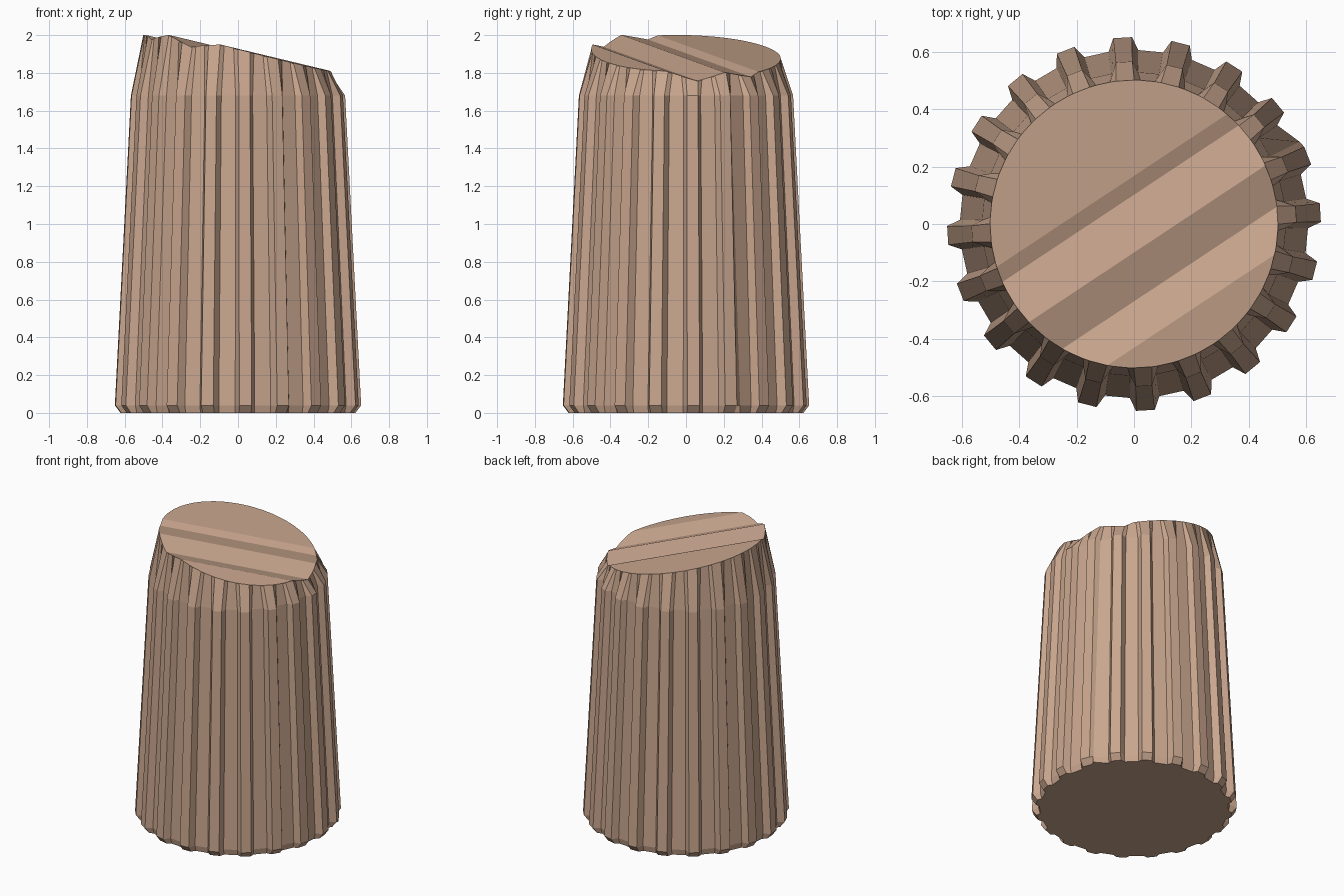
import bpy, bmesh
from math import cos, sin, radians, sqrt
from mathutils import Vector

if "Cube" in bpy.data.objects:
    bpy.data.objects.remove(bpy.data.objects["Cube"])

RIBS, OFFSET = 20, 3.5
L = sqrt(0.55**2 + 0.83**2)
D = Vector((0.83 / L, 0.55 / L, 0))      # direction of the break grooves
N = Vector((-0.55 / L, 0.83 / L, 0))     # across the grooves
SLOPE = -0.2
# broken top: (distance across, height)
BREAK = [(-0.9, 1.79), (-0.36, 1.88), (-0.225, 1.848), (-0.083, 1.902),
         (0.085, 1.878), (0.14, 1.902), (0.5, 1.94), (0.9, 1.98)]


def break_height(x, y):
    p = Vector((x, y, 0))
    u, v = p.dot(D), p.dot(N)
    for (a, ha), (b, hb) in zip(BREAK, BREAK[1:]):
        if v <= b:
            return ha + (hb - ha) * (v - a) / (b - a) + SLOPE * u


def mesh_object(name, bm):
    bmesh.ops.recalc_face_normals(bm, faces=bm.faces)
    me = bpy.data.meshes.new(name)
    bm.to_mesh(me)
    bm.free()
    ob = bpy.data.objects.new(name, me)
    bpy.context.collection.objects.link(ob)
    return ob


# fluted tapering shaft: (height, rib radius, valley radius)
LEVELS = [(0, 0.622, 0.598), (0.04, 0.652, 0.607), (1.68, 0.567, 0.53),
          (None, 0.502, 0.502), (2.2, 0.502, 0.502)]
bm = bmesh.new()
rings = []
for li, (z, r_rib, r_val) in enumerate(LEVELS):
    ring = []
    for k in range(RIBS):
        for j, (da, on_rib) in enumerate([(-4.9, 0), (-2.9, 1), (2.9, 1), (4.9, 0)]):
            r = r_rib if on_rib else r_val
            if k == 1 and j == 3 and li < 2:     # stray flare beside one rib
                r = 0.645
            if z is None or z > 2:               # near-even spacing on the rim
                da *= 1.25
            a = radians(OFFSET + k * 360 / RIBS + da)
            x, y = r * cos(a), r * sin(a)
            h = break_height(x, y) - 0.003 if z is None else z
            ring.append(bm.verts.new((x, y, h)))
    rings.append(ring)
for lo, hi in zip(rings, rings[1:]):
    n = len(lo)
    for i in range(n):
        j = (i + 1) % n
        bm.faces.new((lo[i], lo[j], hi[j], hi[i]))
bm.faces.new(rings[0][::-1])
bm.faces.new(rings[-1])
shaft = mesh_object("fluted_column_stump", bm)

# prism that removes everything above the jagged break
bm = bmesh.new()
ends = []
for u in (-1.2, 1.2):
    pts = [D * u + N * v + Vector((0, 0, h + SLOPE * u)) for v, h in BREAK]
    pts += [D * u + N * v + Vector((0, 0, 3)) for v in (0.9, -0.9)]
    ends.append([bm.verts.new(p) for p in pts])
a, b = ends
for i in range(len(a)):
    j = (i + 1) % len(a)
    bm.faces.new((a[i], a[j], b[j], b[i]))
bm.faces.new(a)
bm.faces.new(b)
cutter = mesh_object("break_cutter", bm)
cutter.hide_render = True

mod = shaft.modifiers.new("break", 'BOOLEAN')
mod.operation = 'DIFFERENCE'
mod.solver = 'EXACT'
mod.object = cutter
bpy.context.view_layer.objects.active = shaft
shaft.select_set(True)
bpy.ops.object.modifier_apply(modifier="break")
bpy.data.objects.remove(cutter)

# warm stone colour
mat = bpy.data.materials.new("tan_stone")
mat.diffuse_color = (0.58, 0.38, 0.27, 1)
mat.use_nodes = True
mat.node_tree.nodes["Principled BSDF"].inputs["Base Color"].default_value = mat.diffuse_color
shaft.data.materials.clear()
shaft.data.materials.append(mat)
